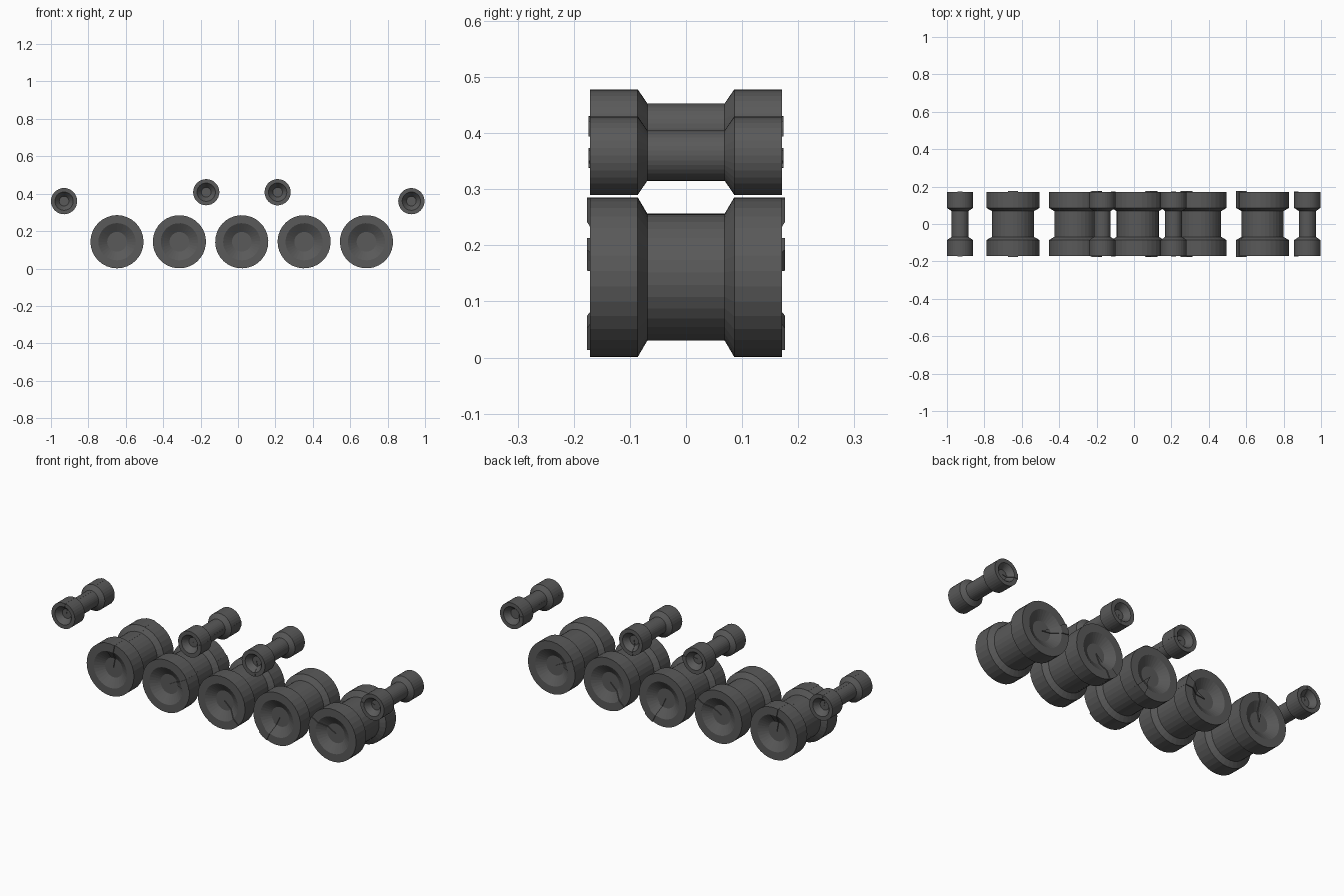
import bpy, bmesh
from math import sin, cos, pi, radians

if "Cube" in bpy.data.objects:
    bpy.data.objects.remove(bpy.data.objects["Cube"])

SEGMENTS = 32

rubber = bpy.data.materials.new("dark_rubber")
rubber.diffuse_color = (0.1, 0.1, 0.1, 1)
rubber.use_nodes = True
rubber.node_tree.nodes["Principled BSDF"].inputs["Base Color"].default_value = rubber.diffuse_color


def wheel_profile(radius, core, lift=0.0):
    # (radius, y) from front hub over the two tyre bands to the back hub
    half = [(0, 0.141 + lift), (radius * 0.37, 0.141 + lift),
            (radius * 0.70, 0.171 + lift), (radius, 0.171 + lift),
            (radius, 0.086), (core, 0.069)]
    return [(r, -y) for r, y in half] + [(r, y) for r, y in reversed(half)]


def revolve(bm, profile, start, steps):
    # Sweep the profile about the y axis; a partial sweep gets closed sides
    full = steps == SEGMENTS
    front = bm.verts.new((0, profile[0][1], 0))
    back = bm.verts.new((0, profile[-1][1], 0))
    rows = []
    for i in range(steps if full else steps + 1):
        a = start + 2 * pi * i / SEGMENTS
        ring = [bm.verts.new((r * cos(a), y, r * sin(a))) for r, y in profile[1:-1]]
        rows.append([front] + ring + [back])
    for i in range(steps):
        a, b = rows[i], rows[(i + 1) % len(rows)]
        for j in range(len(profile) - 1):
            quad = [a[j], b[j], b[j + 1], a[j + 1]]
            bm.faces.new(list(dict.fromkeys(quad)))
    if not full:
        bm.faces.new(rows[0])
        bm.faces.new(rows[-1])


def wheel(name, x, z, radius, core, mark_deg, lift):
    bm = bmesh.new()
    step = 2 * pi / SEGMENTS
    mark = radians(mark_deg)
    # Twin-band wheel with dished faces
    revolve(bm, wheel_profile(radius, core), mark - step, SEGMENTS)
    # Slightly raised wedge marking the seam
    revolve(bm, wheel_profile(radius + 0.0005, core + 0.0005, lift), mark - step, 2)
    bmesh.ops.recalc_face_normals(bm, faces=bm.faces)
    mesh = bpy.data.meshes.new(name)
    bm.to_mesh(mesh)
    bm.free()
    mesh.materials.append(rubber)
    obj = bpy.data.objects.new(name, mesh)
    obj.location = (x, 0, z)
    bpy.context.collection.objects.link(obj)


# Five road wheels, each turned 72 degrees from the last
for i in range(5):
    wheel(f"road_wheel_{i + 1}", -0.647 + i * 0.3335, 0.143, 0.142, 0.113, 90 - 72 * i, 0.005)

# Two end idlers and two return rollers
rollers = [("end_roller_left", -0.93, 0.36, 90),
           ("return_roller_left", -0.17, 0.408, 0),
           ("return_roller_right", 0.212, 0.408, -90),
           ("end_roller_right", 0.927, 0.36, 180)]
for name, x, z, mark in rollers:
    wheel(name, x, z, 0.07, 0.045, mark, 0.0025)
